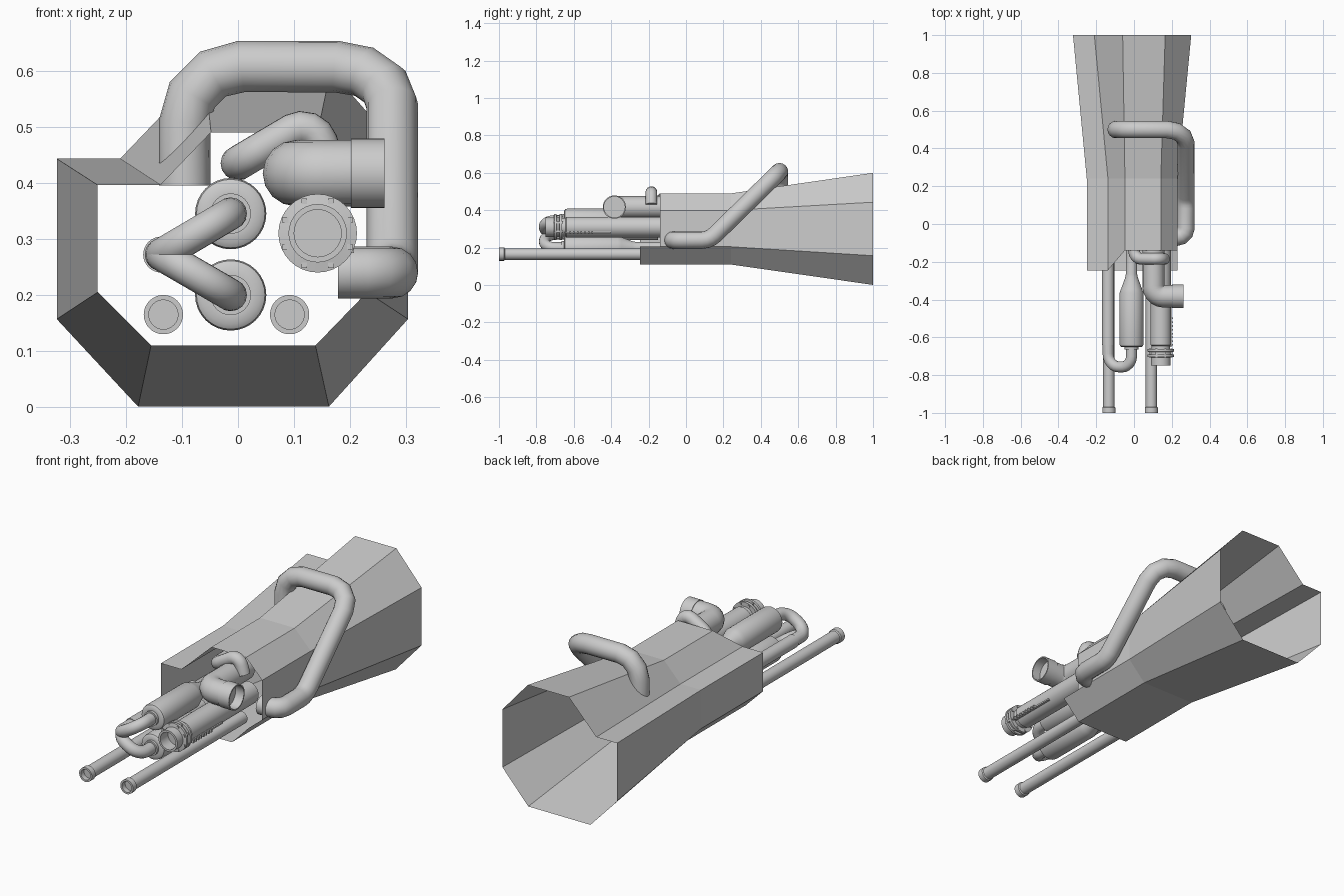
import bpy, bmesh, math
from mathutils import Vector

if "Cube" in bpy.data.objects:
    bpy.data.objects.remove(bpy.data.objects["Cube"])


def finish(ob, angle=35):
    bpy.ops.object.select_all(action='DESELECT')
    ob.select_set(True)
    bpy.context.view_layer.objects.active = ob
    bpy.ops.object.shade_smooth_by_angle(angle=math.radians(angle))
    return ob


def new_object(name, bm):
    me = bpy.data.meshes.new(name)
    bm.to_mesh(me)
    bm.free()
    ob = bpy.data.objects.new(name, me)
    bpy.context.collection.objects.link(ob)
    return ob


def lathe(name, x, z, profile, n=32):
    """Revolve (radius, y) points round an axis along y at (x, z)."""
    bm = bmesh.new()
    rings = []
    for r, y in profile:
        if r == 0:
            rings.append([bm.verts.new((x, y, z))] * n)
        else:
            rings.append([bm.verts.new((x + r * math.cos(math.tau * i / n), y,
                                        z + r * math.sin(math.tau * i / n))) for i in range(n)])
    for a, b in zip(rings, rings[1:]):
        for i in range(n):
            j = (i + 1) % n
            bm.faces.new(list(dict.fromkeys((a[i], a[j], b[j], b[i]))))
    bmesh.ops.recalc_face_normals(bm, faces=bm.faces)
    return finish(new_object(name, bm))


def fillet(points, radius, segs):
    """Round the inner corners of a polyline."""
    p = [Vector(q) for q in points]
    out = [p[0]]
    for a, b, c in zip(p, p[1:], p[2:]):
        u, v = (a - b).normalized(), (c - b).normalized()
        half = u.angle(v) / 2
        d = min(radius / math.tan(half), (a - b).length * 0.499, (c - b).length * 0.499)
        r = d * math.tan(half)
        mid = (u + v).normalized()
        centre = b + mid * (r / math.sin(half))
        s, e = b + u * d - centre, b + v * d - centre
        total = s.angle(e)
        for k in range(segs + 1):
            t = k / segs
            out.append(centre + (s * math.sin((1 - t) * total) + e * math.sin(t * total)) / math.sin(total))
    return out + [p[-1]]


def tube(name, points, r, bend, segs=4, caps=True):
    """Round pipe along a filleted path."""
    cu = bpy.data.curves.new(name, 'CURVE')
    cu.dimensions = '3D'
    cu.bevel_depth, cu.bevel_resolution = r, 6
    cu.use_fill_caps = caps
    path = fillet(points, bend, segs)
    sp = cu.splines.new('POLY')
    sp.points.add(len(path) - 1)
    for q, v in zip(sp.points, path):
        q.co = (*v, 1)
    ob = bpy.data.objects.new(name, cu)
    bpy.context.collection.objects.link(ob)
    bpy.ops.object.select_all(action='DESELECT')
    ob.select_set(True)
    bpy.context.view_layer.objects.active = ob
    bpy.ops.object.convert(target='MESH')
    return finish(bpy.context.object, 40)


# Flared open housing: nine-sided section, lower and left panels reach further forward
near = [(-.25, .396), (-.25, .205), (-.155, .11), (.138, .11), (.23, .205),
        (.23, .40), (.142, .49), (-.048, .49), (-.138, .396)]
far = [(-.323, .443), (-.323, .157), (-.178, .001), (.162, .001), (.303, .157),
       (.303, .443), (.165, .60), (-.06, .60), (-.21, .443)]
bm = bmesh.new()
loops = [[bm.verts.new((x, y, z)) for x, z in sec] for sec, y in
         ((near, -.245), (near, -.14), (near, .24), (far, 1.0))]
for k, (a, b) in enumerate(zip(loops, loops[1:])):
    for i in range(9):
        j = (i + 1) % 9
        if k == 0 and i in (4, 5, 6):
            continue
        if k == 0 and i == 7:
            bm.faces.new((a[8], b[8], b[7]))
            continue
        bm.faces.new((a[i], a[j], b[j], b[i]))
bmesh.ops.delete(bm, geom=[v for v in bm.verts if not v.link_faces], context='VERTS')
bmesh.ops.recalc_face_normals(bm, faces=bm.faces)
new_object("flared_housing", bm)

# Carrying handle
tube("side_handle", [(.178, -.07, .24), (.275, -.07, .24), (.275, .125, .24), (.275, .50, .607),
                     (-.095, .50, .607), (-.095, .50, .395)], .046, .1, 3)

# Twin lower rods with hollow tips
for side, x in (("left", -.133), ("right", .092)):
    lathe(side + "_rod", x, .165, [(0, -.1), (.03, -.1), (.03, -.968), (.035, -.972), (.035, -1),
                                   (.026, -1), (.026, -.975), (0, -.975)])

# Twin canisters, necks and the U pipes that join one return pipe
for label, z in (("upper", .345), ("lower", .2)):
    lathe(label + "_canister", -.013, z,
          [(0, -.665), (.036, -.665), (.036, -.652), (.052, -.652), (.061, -.646), (.0635, -.635),
           (.0635, -.365), (.056, -.345), (.034, -.285), (.03, -.265), (.03, -.12), (0, -.12)])
    tube(label + "_u_pipe", [(-.013, -.64, z), (-.013, -.757, z), (-.137, -.757, .272),
                             (-.137, -.62, .272)], .029, .07, 6)
lathe("return_pipe", -.137, .272, [(0, -.64), (.032, -.64), (.032, -.15), (0, -.15)])

# Main barrel with collar and hollow mouth
lathe("main_barrel", .142, .31,
      [(0, -.12), (.055, -.12), (.055, -.64), (.049, -.645), (.049, -.662), (.07, -.662),
       (.07, -.676), (.06, -.678), (.06, -.69), (.07, -.692), (.07, -.704), (.052, -.707),
       (.052, -.75), (.042, -.75), (.042, -.69), (0, -.69)])

# Collar clamp bolts and the toothed strip on the barrel side
bm = bmesh.new()


def box(centre, size):
    vs = bmesh.ops.create_cube(bm, size=1)['verts']
    bmesh.ops.scale(bm, vec=size, verts=vs)
    bmesh.ops.translate(bm, vec=centre, verts=vs)


for i in range(8):
    a = math.tau * (i + .5) / 8
    box((.142 + .062 * math.cos(a), -.683, .31 + .062 * math.sin(a)), (.01, .05, .01))
new_object("collar_bolts", bm)
bm = bmesh.new()
box((.192, -.525, .282), (.012, .25, .008))
for i in range(8):
    box((.2, -.64 + i * .02, .282), (.014, .008, .014))
new_object("toothed_strip", bm)

# Intake elbow with open mouth, and the small feed pipe above it
tube("intake_elbow", [(.103, -.1, .417), (.103, -.383, .417), (.21, -.383, .417)], .059, .1, 5)
mouth = lathe("intake_mouth", 0, 0, [(.059, -.06), (.062, -.06), (.062, 0), (.056, 0),
                                     (.056, -.045), (0, -.045)])
mouth.rotation_euler = (0, 0, -math.pi / 2)
mouth.location = (.261, -.383, .417)
tube("feed_pipe", [(.0, -.08, .435), (.0, -.185, .435), (.135, -.185, .515),
                   (.16, -.185, .43)], .031, .045, 4)
